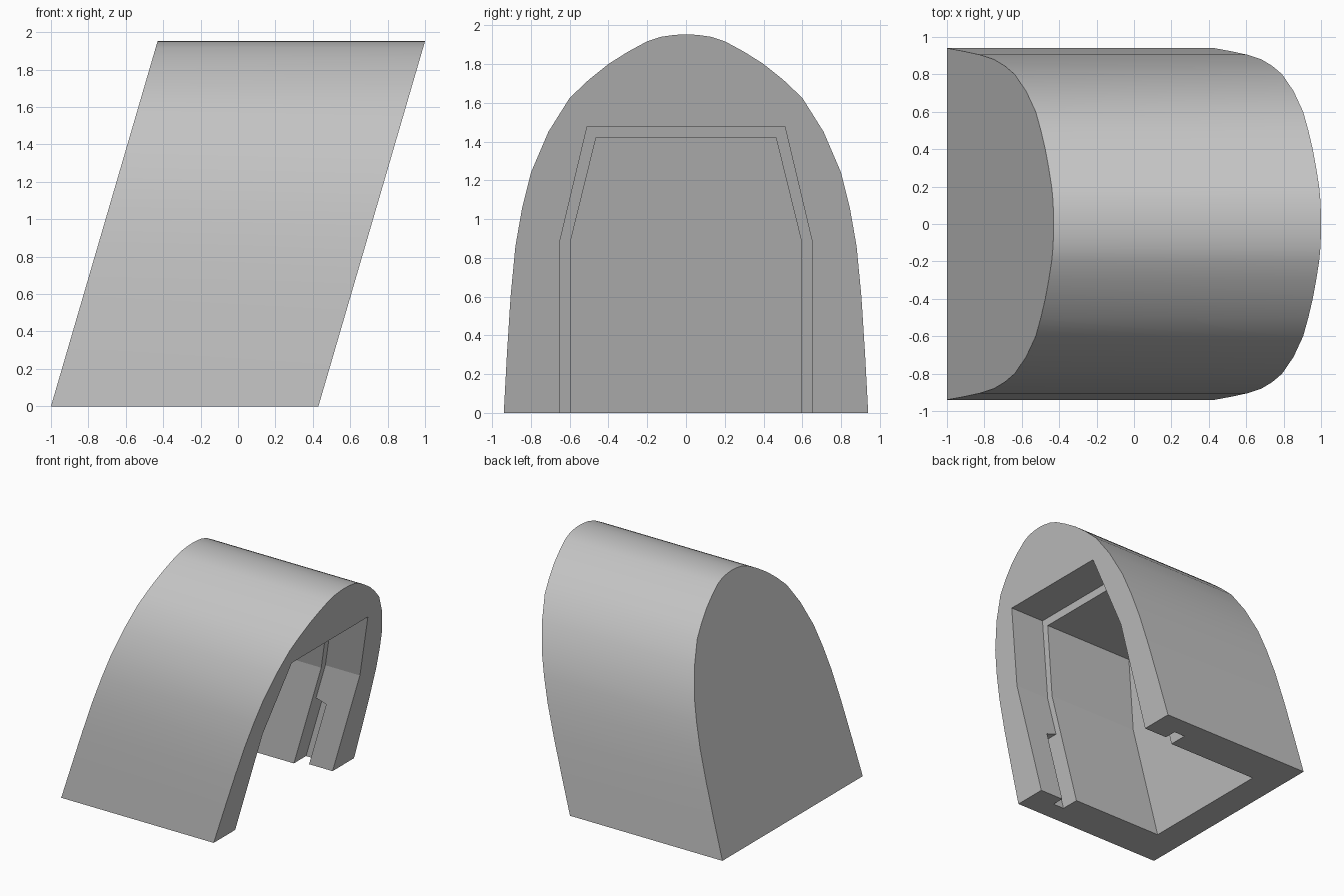
import bpy, bmesh, math

default = bpy.data.objects.get("Cube")
if default:
    bpy.data.objects.remove(default, do_unlink=True)

LEAN = 0.292  # forward shift in x per unit of height

gray = bpy.data.materials.new("plain gray")
gray.use_nodes = True
gray.diffuse_color = (0.55, 0.55, 0.55, 1)
gray.node_tree.nodes["Principled BSDF"].inputs["Base Color"].default_value = (0.55, 0.55, 0.55, 1)


def leaning_prism(name, profile, x_back, x_front, tilt=0.0):
    """Extrude a y-z profile along x, leaning with height.
    tilt raises the back end of points above the floor."""
    bm = bmesh.new()
    rings = []
    for x in (x_back, x_front):
        ring = []
        for y, z in profile:
            h = z + (tilt if x == x_back and z > 0 else 0)
            ring.append(bm.verts.new((x + LEAN * h, y, h)))
        rings.append(ring)
    back, front = rings
    n = len(profile)
    bm.faces.new(back)
    bm.faces.new(front[::-1])
    for i in range(n):
        j = (i + 1) % n
        bm.faces.new((back[i], front[i], front[j], back[j]))
    bmesh.ops.recalc_face_normals(bm, faces=bm.faces)
    mesh = bpy.data.meshes.new(name)
    bm.to_mesh(mesh)
    bm.free()
    obj = bpy.data.objects.new(name, mesh)
    bpy.context.collection.objects.link(obj)
    mesh.materials.append(gray)
    return obj


def mirrored(half):
    """Complete a +y half profile, skipping a doubled centre point."""
    return half + [(-y, z) for y, z in reversed(half) if y > 0]


def cut(target, cutter):
    cutter.hide_render = True
    mod = target.modifiers.new("cut", "BOOLEAN")
    mod.operation = "DIFFERENCE"
    mod.solver = "EXACT"
    mod.object = cutter
    bpy.context.view_layer.objects.active = target
    bpy.ops.object.modifier_apply(modifier=mod.name)
    bpy.data.objects.remove(cutter, do_unlink=True)


# Rounded leaning shell
arch = mirrored([(0.94, 0), (0.924, 0.3), (0.905, 0.6), (0.88, 0.86), (0.845, 1.06),
                 (0.8, 1.24), (0.71, 1.45), (0.6, 1.625), (0.5, 1.72), (0.4, 1.8),
                 (0.3, 1.863), (0.2, 1.917), (0.13, 1.94), (0.06, 1.95), (0, 1.953)])
shell = leaning_prism("arched_shell", arch, -1.0, 0.43)
bpy.ops.object.select_all(action="DESELECT")
shell.select_set(True)
bpy.context.view_layer.objects.active = shell
bpy.ops.object.shade_smooth_by_angle(angle=math.radians(30))

# Main cavity, closed at the back
cavity = mirrored([(0.597, -0.2), (0.597, 0.88), (0.464, 1.42)])
cut(shell, leaning_prism("cavity_cutter", cavity, -0.75, 0.3))

# Wider recess at the opening
recess = mirrored([(0.652, -0.2), (0.652, 0.88), (0.51, 1.477)])
cut(shell, leaning_prism("recess_cutter", recess, 0.106, 0.7))

# Slot in each leg, right in front of the step
for side in (1, -1):
    slot = [(side * y, z) for y, z in ((0.62, -0.2), (0.76, -0.2), (0.76, 0.55), (0.62, 0.55))]
    cut(shell, leaning_prism("slot_cutter", slot, 0.106, 0.21, tilt=0.03))
